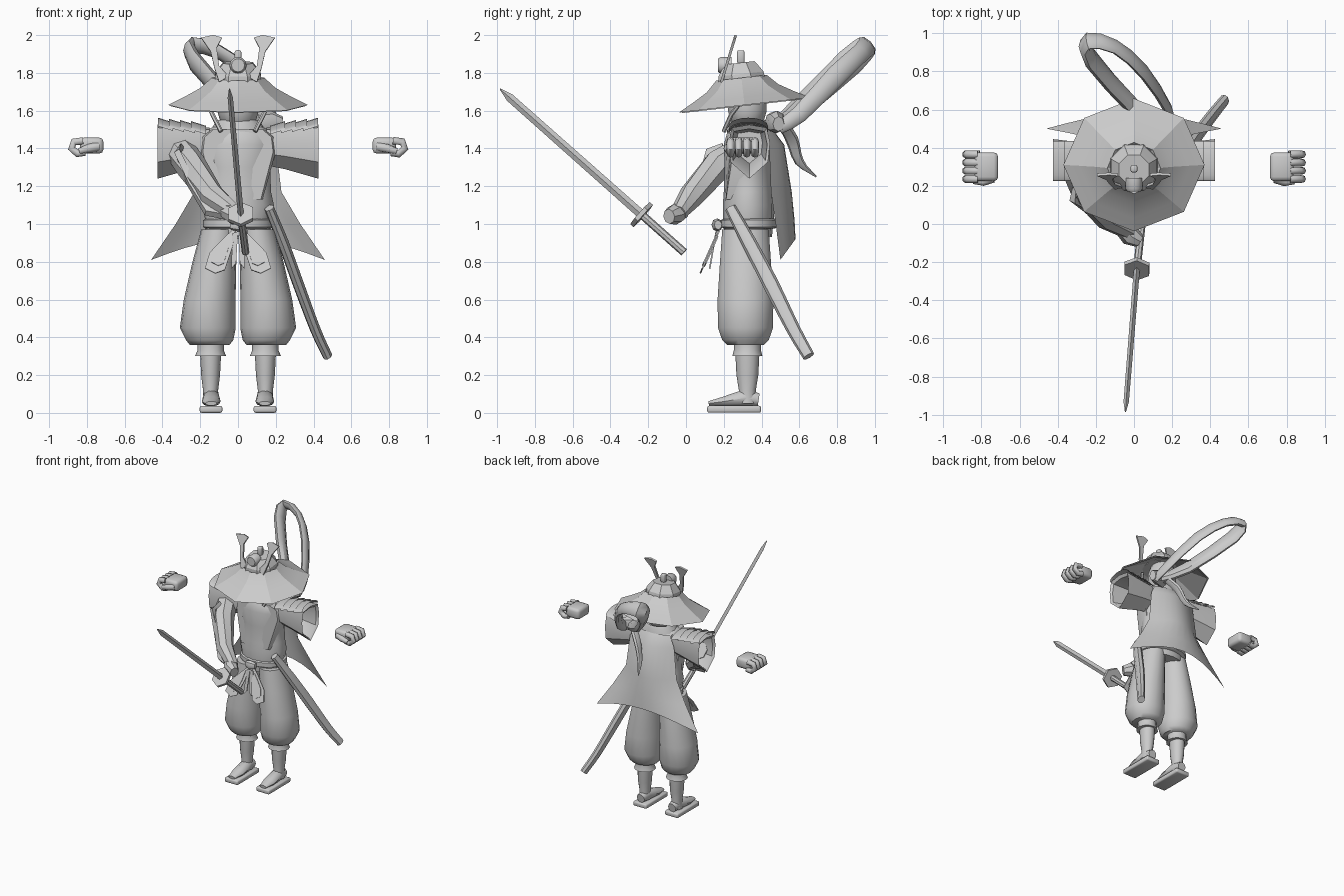
import bpy, bmesh
from math import sin, cos, pi, radians
from mathutils import Vector, Matrix

cube = bpy.data.objects.get("Cube")
if cube:
    bpy.data.objects.remove(cube)

grey = bpy.data.materials.new("plain_grey")
grey.use_nodes = True
grey.diffuse_color = (0.6, 0.6, 0.6, 1)
grey.node_tree.nodes["Principled BSDF"].inputs["Base Color"].default_value = (0.6, 0.6, 0.6, 1)


def finish(name, bm, angle=40, matrix=None):
    if matrix:
        bm.transform(matrix)
    bmesh.ops.recalc_face_normals(bm, faces=bm.faces)
    mesh = bpy.data.meshes.new(name)
    bm.to_mesh(mesh)
    bm.free()
    mesh.materials.append(grey)
    mesh.shade_smooth()
    mesh.set_sharp_from_angle(angle=radians(angle))
    obj = bpy.data.objects.new(name, mesh)
    bpy.context.collection.objects.link(obj)
    return obj


def loft(name, rings, caps=True, angle=40, matrix=None):
    """Skin a list of point rings of equal length."""
    bm = bmesh.new()
    vs = [[bm.verts.new(p) for p in ring] for ring in rings]
    for a, b in zip(vs, vs[1:]):
        n = len(a)
        for i in range(n):
            bm.faces.new((a[i], a[(i + 1) % n], b[(i + 1) % n], b[i]))
    if caps:
        bm.faces.new(vs[0])
        bm.faces.new(vs[-1])
    return finish(name, bm, angle, matrix)


def column(name, profile, center=(0, 0), sides=16, turn=0.0, **kw):
    """Upright elliptical form; profile rows are z, half width, half depth."""
    rings = [[Vector((center[0] + rx * cos(turn + 2 * pi * i / sides),
                      center[1] + ry * sin(turn + 2 * pi * i / sides), z))
              for i in range(sides)] for z, rx, ry in profile]
    return loft(name, rings, **kw)


def smooth_path(pts, steps):
    pts = [Vector(p) for p in pts]
    ext = [2 * pts[0] - pts[1]] + pts + [2 * pts[-1] - pts[-2]]
    out = []
    for a, b, c, d in zip(ext, ext[1:], ext[2:], ext[3:]):
        for k in range(steps):
            t = k / steps
            out.append(0.5 * (2 * b + (c - a) * t + (2 * a - 5 * b + 4 * c - d) * t * t
                              + (3 * b - a - 3 * c + d) * t ** 3))
    return out + [pts[-1]]


def tube(name, pts, sizes, up=(0, 0, 1), sides=8, steps=1, **kw):
    """Sweep an ellipse along a path; sizes are half extents (across, along up)."""
    path = smooth_path(pts, steps)
    rings = []
    for i, p in enumerate(path):
        d = (path[min(i + 1, len(path) - 1)] - path[max(i - 1, 0)]).normalized()
        side = d.cross(Vector(up)).normalized()
        top = side.cross(d)
        k = i / steps
        a = min(int(k), len(sizes) - 1)
        b = min(a + 1, len(sizes) - 1)
        w, h = Vector(sizes[a]).lerp(Vector(sizes[b]), k - a)
        rings.append([p + side * w * cos(2 * pi * j / sides) + top * h * sin(2 * pi * j / sides)
                      for j in range(sides)])
    return loft(name, rings, **kw)


def plate(name, outline, depth, matrix):
    """Flat outline in x, z extruded along y."""
    rings = [[Vector((x, y, z)) for x, z in outline] for y in (-depth / 2, depth / 2)]
    return loft(name, rings, angle=30, matrix=matrix)


def block(name, center, size, bevel=0.012):
    bm = bmesh.new()
    bmesh.ops.create_cube(bm, size=1)
    bm.transform(Matrix.Translation(center) @ Matrix.Diagonal((*size, 1)))
    bmesh.ops.bevel(bm, geom=bm.edges[:], offset=bevel, segments=2, affect='EDGES', profile=0.5)
    return finish(name, bm, 50)


# Body, belt, chest plate and head
column("torso", [(0.93, .17, .125), (1.03, .175, .135), (1.1, .19, .135), (1.17, .175, .13),
                 (1.3, .17, .125), (1.42, .2, .13), (1.49, .18, .11), (1.54, .08, .07)], (0, .33))
column("belt", [(.975, .17, .135), (.985, .185, .15), (1.02, .185, .15), (1.03, .17, .135)], (0, .335), 20)
chest = [(-.19, 1.46), (-.14, 1.5), (.14, 1.5), (.19, 1.46), (.2, 1.38), (.13, 1.13), (-.13, 1.13), (-.2, 1.38)]
loft("chest_plate", [[Vector((x * k, y + 1.6 * x * x, z)) for x, z in chest]
                     for y, k in ((.3, 1), (.205, 1), (.185, .93))], angle=35)
column("neck", [(1.48, .08, .075), (1.6, .075, .07)], (0, .33), 12)
column("head", [(1.5, .05, .05), (1.53, .09, .085), (1.6, .11, .105), (1.68, .11, .105), (1.76, .08, .08)], (0, .325), 14)
column("collar", [(1.47, .16, .12), (1.53, .125, .11), (1.55, .11, .1)], (0, .34), 14, caps=False)

# Wide hat, tilted forwards
tilt = Matrix.Translation((0, .31, 1.63)) @ Matrix.Rotation(radians(6.5), 4, 'X')
column("hat_brim", [(0, .37, .35), (.04, .29, .275), (.09, .2, .19), (.145, .14, .135), (.13, .12, .12),
                    (-.005, .36, .34)], (0, 0), 8, caps=False, angle=20, matrix=tilt)
column("hat_crown", [(.12, .135, .135), (.165, .13, .13), (.2, .105, .105), (.225, .085, .085)],
       (0, 0), 8, turn=pi / 8, angle=20, matrix=tilt)
block("hat_knob", (0, .29, 1.885), (.035, .04, .07), .01)

# Forehead crest with two horns
lean = Matrix.Translation((0, .19, 1.76)) @ Matrix.Rotation(radians(-17), 4, 'X')
horn = [(.05, .02), (.1, -.01), (.125, .07), (.145, .16), (.195, .235), (.13, .25), (.085, .235),
        (.113, .18), (.1, .08)]
for s, label in ((1, "left"), (-1, "right")):
    plate(label + "_horn", [(s * x, z) for x, z in horn], .014, lean)
tube("crest_disc", [(0, .17, 1.84), (0, .185, 1.84), (0, .24, 1.84)], [(.035, .035), (.045, .045), (.045, .045)], sides=12)

for s, label in ((1, "left"), (-1, "right")):
    # Trousers, shin, cuff, foot and sole
    legs = [(.36, .105, .1, .15), (.385, .125, .125, .15), (.45, .148, .148, .16), (.6, .137, .15, .15),
            (.8, .116, .137, .125), (.97, .095, .125, .1)]
    loft(label + "_trouser_leg", [[Vector((s * (cx + rx * cos(pi * i / 9)), .315 + ry * sin(pi * i / 9), z))
                                   for i in range(18)] for z, rx, ry, cx in legs], angle=50)
    column(label + "_shin", [(.05, .043, .05), (.12, .04, .045), (.2, .05, .058), (.36, .058, .066)],
           (s * .145, .325), 12)
    column(label + "_cuff", [(.3, .083, .08), (.33, .07, .072), (.37, .07, .072)], (s * .145, .325), 12)
    tube(label + "_foot", [(s * .142, .385, .07), (s * .142, .32, .08), (s * .142, .2, .06), (s * .142, .12, .05)],
         [(.035, .035), (.045, .05), (.05, .027), (.03, .012)], sides=10)
    block(label + "_sole", (s * .143, .255, .019), (.12, .285, .037), .01)

    # Flared open sleeve with pointed lower edge
    section = [(-.085, 1.0), (-.1, .4), (-.09, -.35), (0, -1), (.09, -.35), (.1, .4), (.085, 1.0), (0, 1.12)]
    stations = [(.15, .75, 1.405, .095), (.25, .9, 1.395, .105), (.425, 1.1, 1.375, .135), (.41, .95, 1.375, .115),
                (.2, .7, 1.4, .08)]
    loft(label + "_sleeve", [[Vector((s * x, .335 + y * k, cz + z * h)) for y, z in section]
                             for x, k, cz, h in stations], angle=35)
    # Overlapping curved shoulder plates
    for n in range(4):
        bm = bmesh.new()
        rows = []
        for x, lift in ((.17 + n * .058, 0), (.25 + n * .058, .025)):
            rows.append([bm.verts.new((s * x, .33 + .105 * cos(pi * i / 8),
                                       1.475 + n * .006 + lift + .045 * sin(pi * i / 8))) for i in range(9)])
        for i in range(8):
            bm.faces.new((rows[0][i], rows[0][i + 1], rows[1][i + 1], rows[1][i]))
        bmesh.ops.solidify(bm, geom=bm.faces[:], thickness=.008)
        finish(label + "_shoulder_plate", bm)

    # Detached fist: palm, four curled fingers, thumb
    block(label + "_palm", (s * .775, .3, 1.415), (.125, .15, .085), .022)
    for n in range(4):
        y = .236 + n * .043
        tube(label + "_finger", [(s * .82, y, 1.44), (s * .87, y, 1.435), (s * .882, y, 1.4), (s * .85, y, 1.372),
                                 (s * .81, y, 1.38)], [(.021, .021)], up=(0, 1, 0), sides=7, angle=60)
    tube(label + "_thumb", [(s * .74, .24, 1.41), (s * .79, .222, 1.4), (s * .84, .225, 1.385)],
         [(.026, .026), (.024, .024), (.017, .017)], sides=7, angle=60)
    # Chin cord
    tube(label + "_chin_cord", [(s * .17, .3, 1.66), (s * .135, .24, 1.58), (s * .09, .2, 1.49)], [(.012, .012)], sides=6)

    # Bow loop at the belt
    drop = [(s * .01, 0), (s * .07, -.06), (s * .15, -.15), (s * .175, -.24), (s * .12, -.27), (s * .07, -.25), (s * .03, -.12)]
    inner = [(s * (.085 + (abs(x) - .085) * .6), -.15 + (z + .15) * .65) for x, z in drop]
    hang = Matrix.Translation((0, .185, .985)) @ Matrix.Rotation(radians(-24), 4, 'X')
    plate(label + "_bow_loop", drop, .008, hang)
    plate(label + "_bow_inlay", inner, .018, hang)
    plate(label + "_bow_tail", [(0, 0), (s * .03, -.01), (s * .035, -.2), (s * .01, -.17)], .008,
          Matrix.Translation((0, .16, .96)) @ Matrix.Rotation(radians(-10), 4, 'X'))

tube("bow_knot", [(-.04, .17, .995), (0, .165, .995), (.04, .17, .995)], [(.02, .025), (.03, .035), (.02, .025)])

# Cape flaring to its lower corners
bm = bmesh.new()
cape = [(1.5, .15, .42, .46, 0), (1.42, .2, .44, .52, 0), (1.17, .23, .45, .56, 0), (1.0, .33, .475, .575, .02),
        (.81, .46, .5, .58, .11)]
grid = []
for z, half, edge, mid, arch in cape:
    row = []
    for i in range(11):
        t = -1 + i / 5
        bulge = cos(t * pi / 2)
        row.append(bm.verts.new((half * t, edge + (mid - edge) * bulge, z + arch * bulge)))
    grid.append(row)
for a, b in zip(grid, grid[1:]):
    for i in range(10):
        bm.faces.new((a[i], a[i + 1], b[i + 1], b[i]))
bmesh.ops.solidify(bm, geom=bm.faces[:], thickness=.008)
finish("cape", bm, 50)

# Large ribbon loop behind the head and its hanging tail
tube("ribbon_loop", [(.17, .48, 1.52), (0, .61, 1.62), (-.23, .87, 1.86), (-.24, .96, 1.945), (-.1, .93, 1.91),
                     (.05, .8, 1.79), (.18, .6, 1.58), (.2, .49, 1.51)],
     [(.03, .035), (.035, .06), (.035, .075), (.03, .06), (.025, .05), (.025, .055), (.022, .045), (.02, .035)],
     up=(0, -.7, .72), sides=8, steps=2)
tube("ribbon_knot", [(.1, .45, 1.54), (.17, .48, 1.54), (.23, .49, 1.53)], [(.035, .05), (.05, .06), (.03, .04)])
tube("ribbon_tail", [(.14, .5, 1.55), (.05, .56, 1.45), (0, .6, 1.33), (-.05, .69, 1.25)],
     [(.02, .03), (.02, .035), (.015, .025), (.004, .004)], up=(0, 1, 0), steps=3)

# Raised arm, hand and trailing sleeve cord
tube("right_arm", [(-.3, .29, 1.38), (-.25, .17, 1.31), (-.14, .03, 1.15), (-.02, -.04, 1.06)],
     [(.08, .08), (.08, .085), (.065, .07), (.045, .045)], angle=35)
tube("right_grip_hand", [(-.06, -.02, 1.07), (-.02, -.06, 1.05), (.03, -.09, 1.04)],
     [(.045, .045), (.055, .055), (.035, .04)])
tube("sleeve_cord", [(-.3, .2, 1.4), (-.32, .13, 1.38), (-.25, .08, 1.22), (-.16, .0, 1.07), (-.05, -.03, 1.05)],
     [(.02, .03)], sides=4)

# Long sword: blade, guard and grip
tip, guard, pommel = Vector((-.045, -.985, 1.715)), Vector((.015, -.235, 1.05)), Vector((.04, -.01, .85))
axis = (guard - tip).normalized()
tube("sword_blade", [tip, tip + axis * .07, guard], [(.003, .003), (.022, .014), (.024, .016)], up=(1, 0, 0), sides=4)
tube("sword_guard", [guard - axis * .012, guard + axis * .012], [(.078, .075)], up=(1, 0, 0), sides=6)
tube("sword_grip", [guard, pommel], [(.022, .02)], up=(1, 0, 0), sides=8)

# Curved scabbard on the left hip
tube("scabbard", [(.165, .235, 1.085), (.24, .335, .9), (.32, .45, .68), (.41, .57, .44), (.475, .65, .3)],
     [(.03, .026), (.04, .03), (.043, .03), (.037, .028), (.032, .026)], up=(1, 0, 0), sides=8, steps=3)
